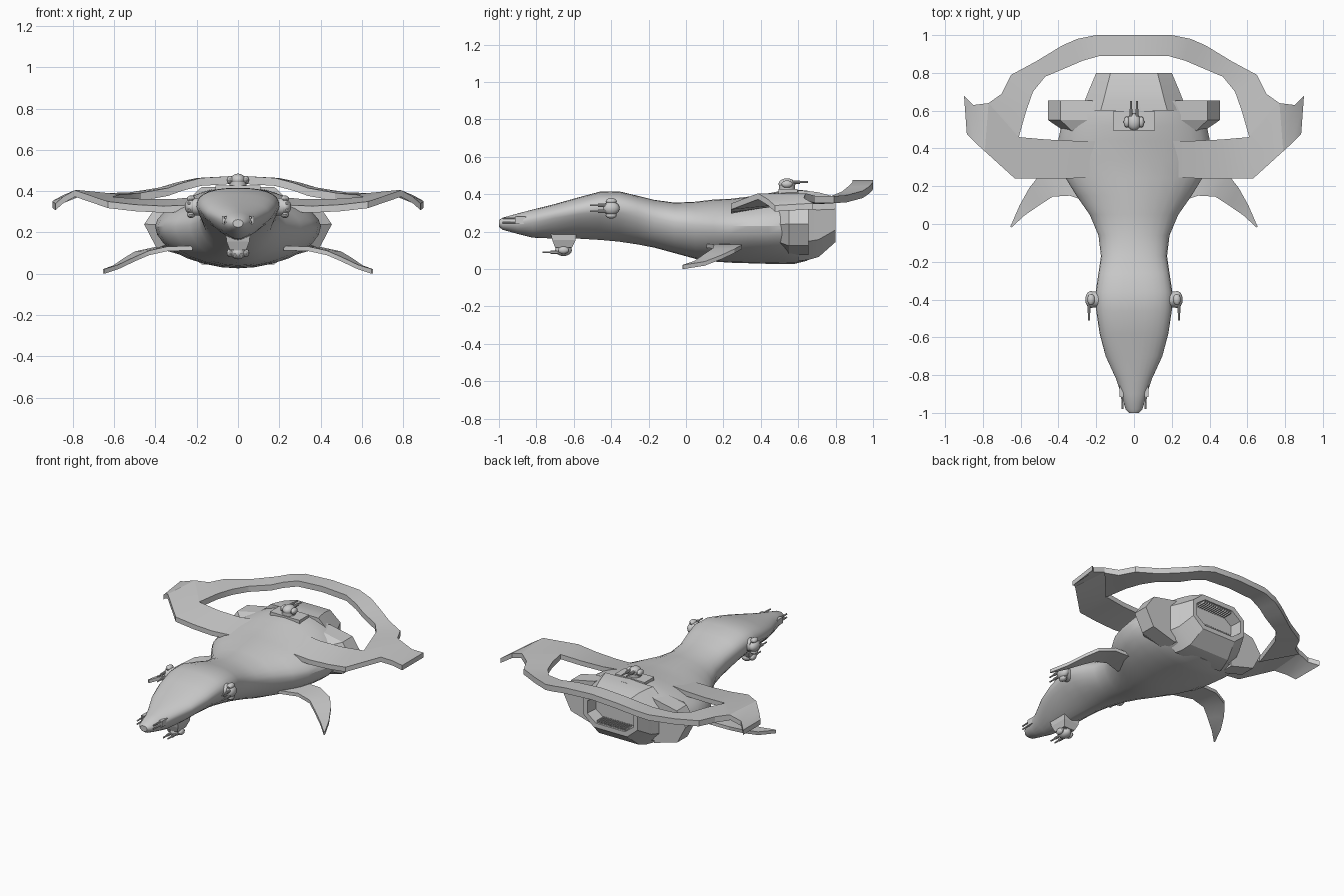
import bpy, bmesh, math
from mathutils import Matrix, Vector

if "Cube" in bpy.data.objects:
    bpy.data.objects.remove(bpy.data.objects["Cube"])


def finish(name, bm, mirror=False, angle=30):
    bmesh.ops.recalc_face_normals(bm, faces=bm.faces)
    me = bpy.data.meshes.new(name)
    bm.to_mesh(me)
    bm.free()
    ob = bpy.data.objects.new(name, me)
    bpy.context.collection.objects.link(ob)
    bpy.ops.object.select_all(action='DESELECT')
    ob.select_set(True)
    bpy.context.view_layer.objects.active = ob
    if angle:
        bpy.ops.object.shade_smooth_by_angle(angle=math.radians(angle))
    if mirror:
        ob.modifiers.new("Mirror", 'MIRROR')
    return ob


def loft(name, rings, caps=(True, True), mirror=False, angle=30):
    bm = bmesh.new()
    vs = [[bm.verts.new(p) for p in r] for r in rings]
    n = len(rings[0])
    for a, b in zip(vs, vs[1:]):
        for i in range(n):
            j = (i + 1) % n
            bm.faces.new((a[i], a[j], b[j], b[i]))
    if caps[0]:
        bm.faces.new(vs[0])
    if caps[1]:
        bm.faces.new(vs[-1])
    return finish(name, bm, mirror, angle)


def blade(pairs, th):
    """Four-cornered sections from (leading top, trailing top) point pairs."""
    rings = []
    for a, b in pairs:
        a, b = Vector(a), Vector(b)
        d = Vector((0, 0, th))
        rings.append([a, b, b - d, a - d])
    return rings


def tube(bm, p, q, r, seg=10):
    p, q = Vector(p), Vector(q)
    m = Matrix.Translation((p + q) / 2) @ (q - p).to_track_quat('Z', 'Y').to_matrix().to_4x4()
    bmesh.ops.create_cone(bm, cap_ends=True, segments=seg, radius1=r, radius2=r,
                          depth=(q - p).length, matrix=m)


def box(bm, c, s):
    bmesh.ops.create_cube(bm, size=1, matrix=Matrix.Translation(c) @ Matrix.Diagonal((*s, 1)))


# Hull: y, half width, top, widest height, bottom, upper and lower roundness
stations = [
    (-1.00, .025, .262, .245, .225, 2, 2), (-.98, .045, .275, .245, .210, 2, 2),
    (-.90, .068, .297, .25, .188, 2, 1.8), (-.82, .095, .318, .265, .168, 2, 1.7),
    (-.70, .150, .348, .29, .163, 2.2, 1.5), (-.58, .182, .382, .31, .163, 2.4, 1.4),
    (-.46, .200, .414, .325, .156, 2.5, 1.4), (-.36, .203, .416, .325, .147, 2.5, 1.5),
    (-.26, .188, .392, .305, .132, 2.4, 1.7), (-.17, .175, .370, .275, .115, 2.2, 1.9),
    (-.06, .188, .355, .25, .085, 2, 1.9), (.05, .235, .36, .235, .055, 1.9, 1.9),
    (.15, .305, .372, .23, .040, 1.8, 1.9), (.24, .360, .376, .23, .034, 1.8, 1.9),
    (.34, .388, .388, .23, .031, 1.8, 1.9), (.44, .402, .405, .23, .028, 1.8, 1.9),
    (.52, .385, .420, .23, .026, 1.8, 1.9), (.58, .375, .424, .23, .028, 1.8, 1.9),
    (.65, .350, .420, .235, .045, 1.8, 1.9)]
rings = []
for y, w, zt, zm, zb, et, eb in stations:
    ring = []
    for k in range(28):
        t = 2 * math.pi * k / 28
        c, s = math.cos(t), math.sin(t)
        e, h = (et, zt - zm) if s >= 0 else (eb, zm - zb)
        ring.append((math.copysign(abs(c) ** (2 / e), c) * w, y,
                     zm + math.copysign(abs(s) ** (2 / e), s) * h))
    rings.append(ring)
loft("hull", rings)


# Engine block with a recessed exhaust
def octagon(y, w, zt, zb, k=.62, c=.27):
    h = (zt - zb) * c
    pts = [(w, zb + h), (w, zt - h), (w * k, zt), (-w * k, zt),
           (-w, zt - h), (-w, zb + h), (-w * k, zb), (w * k, zb)]
    return [(x, y, z) for x, z in pts]


loft("engine_block", [octagon(.60, .285, .42, .045), octagon(.65, .262, .418, .048),
                      octagon(.71, .238, .41, .065), octagon(.80, .20, .385, .145),
                      octagon(.80, .172, .355, .175), octagon(.72, .165, .35, .18)],
     angle=20)
bm = bmesh.new()
for i in range(13):
    x = -.102 + i * .017
    for z in (.182, .348):
        box(bm, (x, .757, z), (.007, .07, .018))
finish("exhaust_ribs", bm, angle=0)

# Angular side pods
outline = [(.22, .37), (.39, .335), (.455, .24), (.395, .125), (.22, .075)]


def pod(y, s):
    return [(.22 + (x - .22) * s, y, .235 + (z - .235) * (.5 + s / 2)) for x, z in outline]


loft("side_pod", [pod(.49, .62), pod(.55, 1), pod(.655, 1)], mirror=True, angle=0)

# Upper wing with drooping tip, and the hoop joining both wings behind
D, T = (.77, .64, .405), (.61, .46, .372)
loft("upper_wing", blade([((.18, .25, .335), (.18, .44, .375)),
                          ((.36, .24, .328), (.31, .44, .362)),
                          ((.50, .24, .335), (.46, .447, .362)),
                          ((.63, .24, .350), T),
                          ((.79, .385, .405), D),
                          ((.845, .435, .375), (.85, .63, .38)),
                          ((.885, .475, .34), (.90, .68, .352))], .032),
     mirror=True, angle=20)
loft("rear_hoop", blade([(D, T),
                         ((.70, .69, .392), (.57, .60, .385)),
                         ((.65, .79, .39), (.535, .70, .385)),
                         ((.52, .86, .395), (.47, .78, .392)),
                         ((.38, .945, .418), (.34, .835, .415)),
                         ((.30, .98, .442), (.27, .865, .44)),
                         ((.20, 1, .464), (.18, .89, .464)),
                         ((0, 1, .475), (0, .89, .475))], .038),
     caps=(False, False), mirror=True, angle=20)

# Lower swept fins
loft("lower_fin", blade([((.22, .11, .135), (.22, .30, .135)),
                         ((.34, .15, .132), (.40, .30, .130)),
                         ((.43, .145, .112), (.50, .26, .108)),
                         ((.50, .10, .082), (.555, .19, .075)),
                         ((.58, .045, .044), (.605, .10, .04)),
                         ((.648, -.018, .022), (.655, -.015, .022))], .022),
     mirror=True, angle=30)


# Twin-barrel turrets: local up is +z, guns point to -y
def turret(name, loc, rot, mirror=False):
    bm = bmesh.new()
    tube(bm, (0, 0, -.02), (0, 0, .015), .042, 20)
    bmesh.ops.create_uvsphere(bm, u_segments=20, v_segments=12, radius=1,
                              matrix=Matrix.Translation((0, 0, .025)) @ Matrix.Diagonal((.036, .045, .030, 1)))
    for s in (-1, 1):
        bmesh.ops.create_uvsphere(bm, u_segments=12, v_segments=8, radius=1,
                                  matrix=Matrix.Translation((s * .038, 0, .024)) @ Matrix.Diagonal((.017, .03, .02, 1)))
        tube(bm, (s * .016, 0, .035), (s * .016, -.07, .035), .009)
        tube(bm, (s * .016, -.06, .035), (s * .016, -.112, .035), .005)
    bm.transform(Matrix.Translation(loc) @ rot)
    finish(name, bm, mirror)


turret("top_turret", (0, .54, .43), Matrix.Rotation(math.pi, 4, 'Z'))
turret("side_turret", (.203, -.40, .325), Matrix.Rotation(math.pi / 2, 4, 'Y'), True)
turret("chin_turret", (0, -.655, .125), Matrix.Rotation(math.pi, 4, 'Y'))

# Turret mounts
bm = bmesh.new()
box(bm, (0, .545, .41), (.22, .10, .034))
finish("top_turret_pad", bm, angle=0)


def rect(z, w, y0, y1):
    return [(-w, y0, z), (w, y0, z), (w, y1, z), (-w, y1, z)]


loft("chin_mount", [rect(.20, .06, -.725, -.585), rect(.155, .055, -.715, -.59),
                    rect(.115, .04, -.70, -.61)], angle=0)

# Nose guns
bm = bmesh.new()
box(bm, (.066, -.885, .26), (.022, .06, .04))
for z in (.25, .272):
    tube(bm, (.064, -.90, z), (.060, -.98, z), .005)
finish("nose_guns", bm, True)
